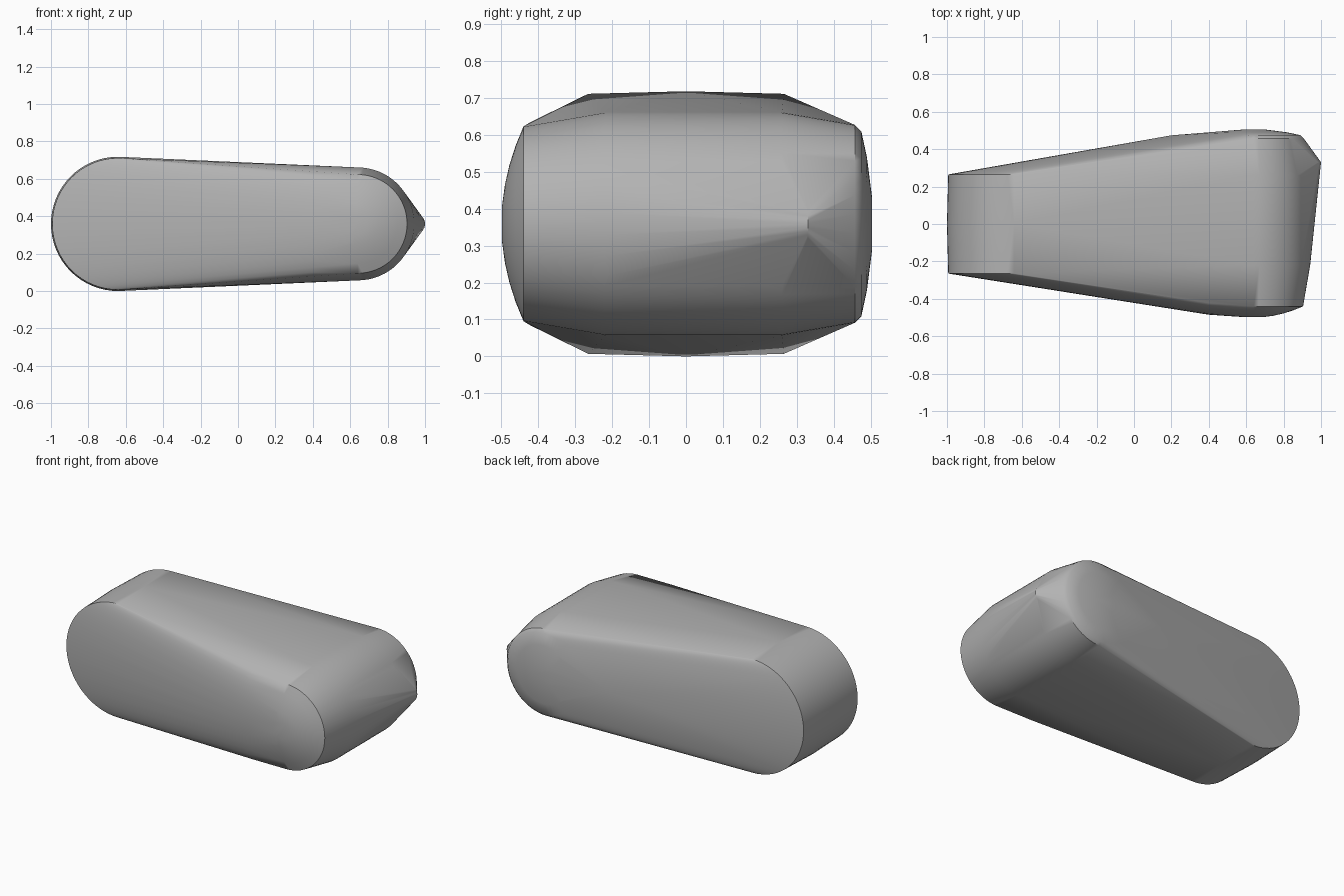
import bpy, bmesh
from math import sin, cos, pi, radians

cube = bpy.data.objects.get("Cube")
if cube:
    bpy.data.objects.remove(cube)

MID = 0.359
bm = bmesh.new()


def ring(x, y, r, n=64):
    """Circle facing along y, on the mid height."""
    for i in range(n):
        a = 2 * pi * i / n
        bm.verts.new((x + r * cos(a), y, MID + r * sin(a)))


# large rounded end, slightly crowned across its width
for y, r in ((-0.265, 0.352), (0, 0.359), (0.265, 0.352)):
    ring(-0.641, y, r)

# small rounded end: barrel shoulders
for y in (-0.22, 0.26):
    ring(0.64, y, 0.302)

# domed front cheek
for s in (1, 0.8, 0.6, 0.4, 0.2):
    ring(0.64, -0.44 - 0.06 * (1 - s * s), 0.264 * s)
for i in range(-8, 9):
    a = i * pi / 16
    bm.verts.new((0.4, -0.407 - 0.078 * cos(a), MID + 0.28 * sin(a)))

# flatter domed back cheek with its off-centre crest
for y, r in ((0.457, 0.268), (0.475, 0.25), (0.49, 0.18), (0.504, 0.07)):
    ring(0.64, y, r)
bm.verts.new((0.2, 0.474, MID))

# rounded tip on the left rear corner
ring(0.946, 0.33, 0.054, 32)

# shrink-wrap all sections into one skin
hull = bmesh.ops.convex_hull(bm, input=bm.verts[:])
loose = {v for v in hull["geom_interior"] + hull["geom_unused"]
         if isinstance(v, bmesh.types.BMVert) and not v.link_faces}
bmesh.ops.delete(bm, geom=list(loose), context="VERTS")
bmesh.ops.delete(bm, geom=[v for v in bm.verts if not v.link_faces], context="VERTS")
bmesh.ops.recalc_face_normals(bm, faces=bm.faces[:])

mesh = bpy.data.meshes.new("rounded_body")
bm.to_mesh(mesh)
bm.free()
body = bpy.data.objects.new("rounded_body", mesh)
bpy.context.collection.objects.link(body)

# plain grey
grey = bpy.data.materials.new("plain_grey")
grey.use_nodes = True
grey.diffuse_color = (0.45, 0.45, 0.45, 1)
grey.node_tree.nodes["Principled BSDF"].inputs["Base Color"].default_value = grey.diffuse_color
mesh.materials.append(grey)

bpy.context.view_layer.objects.active = body
body.select_set(True)
bpy.ops.object.shade_smooth_by_angle(angle=radians(35))
